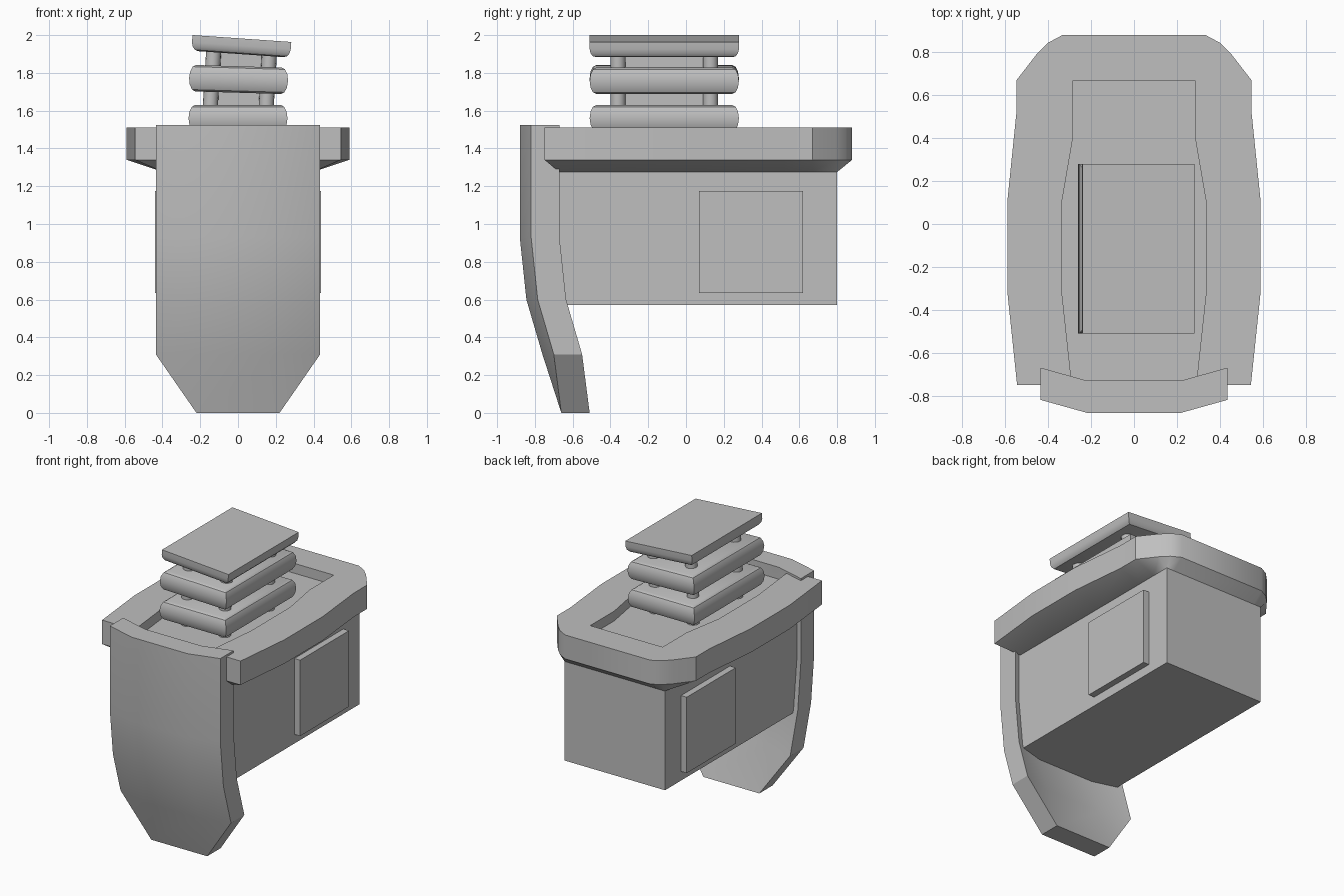
import bpy
import bmesh
from math import radians, sin, cos, pi
from mathutils import Vector

cube = bpy.data.objects.get("Cube")
if cube:
    bpy.data.objects.remove(cube, do_unlink=True)

grey = bpy.data.materials.new("plain grey")
grey.use_nodes = True
colour = (0.52, 0.52, 0.52, 1)
grey.diffuse_color = colour
grey.node_tree.nodes["Principled BSDF"].inputs["Base Color"].default_value = colour


def loft(name, rings):
    """Join equal rings of points, bottom to top, and cap both ends."""
    bm = bmesh.new()
    loops = [[bm.verts.new(p) for p in ring] for ring in rings]
    n = len(loops[0])
    for low, high in zip(loops, loops[1:]):
        for i in range(n):
            j = (i + 1) % n
            bm.faces.new((low[i], low[j], high[j], high[i]))
    bm.faces.new(loops[0][::-1])
    bm.faces.new(loops[-1])
    bmesh.ops.remove_doubles(bm, verts=bm.verts, dist=0.0001)
    bmesh.ops.recalc_face_normals(bm, faces=bm.faces)
    mesh = bpy.data.meshes.new(name)
    bm.to_mesh(mesh)
    bm.free()
    mesh.materials.append(grey)
    obj = bpy.data.objects.new(name, mesh)
    bpy.context.collection.objects.link(obj)
    return obj


def rect(x0, x1, y0, y1, z):
    return [(x0, y0, z), (x1, y0, z), (x1, y1, z), (x0, y1, z)]


def box(name, x0, x1, y0, y1, z0, z1):
    return loft(name, [rect(x0, x1, y0, y1, z0), rect(x0, x1, y0, y1, z1)])


def mirrored(half):
    """Complete a right-hand outline with its mirror image."""
    return half + [(-x, y) for x, y in reversed(half)]


def at_height(outline, z):
    return [(x, y, z) for x, y in outline]


def smooth(obj):
    bpy.ops.object.select_all(action='DESELECT')
    obj.select_set(True)
    bpy.context.view_layer.objects.active = obj
    bpy.ops.object.shade_smooth_by_angle(angle=radians(30))


# Main body and side panels
BODY_X, BODY_BACK = 0.395, 0.8
box("body", -BODY_X, BODY_X, -0.72, BODY_BACK, 0.57, 1.285)
for side, word in ((1, "left"), (-1, "right")):
    inner, outer = sorted((side * 0.38, side * 0.44))
    box(word + "_side_panel", inner, outer, 0.07, 0.62, 0.635, 1.175)

# Curved front shield, bent across its width and tapering at the foot
rows = [(0, -0.66, 0.22, 0), (0.31, -0.76, 0.435, 0.06), (0.6, -0.845, 0.435, 0.06),
        (0.93, -0.88, 0.435, 0.06), (1.525, -0.88, 0.435, 0.06)]
rings = []
for z, y, w, bend in rows:
    front = [(-w, y + bend), (-0.22, y), (0.22, y), (w, y + bend)]
    back = [(x, v + 0.15) for x, v in reversed(front)]
    rings.append(at_height(front + back, z))
smooth(loft("front_shield", rings))

# Flared top tray
outline = mirrored([(0.545, -0.75), (0.59, -0.32), (0.59, 0.11), (0.548, 0.52),
                    (0.548, 0.67), (0.455, 0.79), (0.4, 0.845), (0.335, 0.88)])
neck = [(max(-BODY_X, min(BODY_X, x)), max(-0.67, min(BODY_BACK, y))) for x, y in outline]
tray = loft("top_tray", [at_height(neck, 1.275), at_height(outline, 1.34),
                         at_height(outline, 1.51)])

# Shallow recess in the tray
recess = mirrored([(0.295, -0.74), (0.295, -0.7), (0.335, -0.33), (0.335, 0.11),
                   (0.285, 0.4), (0.285, 0.67)])
cutter = loft("recess_cutter", [at_height(recess, 1.44), at_height(recess, 1.6)])
cutter.hide_render = True
cut = tray.modifiers.new("recess", 'BOOLEAN')
cut.operation = 'DIFFERENCE'
cut.solver = 'EXACT'
cut.object = cutter
bpy.ops.object.select_all(action='DESELECT')
bpy.context.view_layer.objects.active = tray
tray.select_set(True)
bpy.ops.object.modifier_apply(modifier=cut.name)
bpy.data.objects.remove(cutter, do_unlink=True)
smooth(tray)

# Stack of rounded plates, tilting more towards the top
MID_Y = -0.115
half_round = [(0.035 * (1 - cos(a)), 0.07 * sin(a))
              for a in [radians(d) for d in (-90, -60, -30, 0, 30, 60, 90)]]
flat_top = [(0.035 * (1 - cos(a)), 0.045 * sin(a))
            for a in [radians(d) for d in (-90, -60, -30, 0)]] + [(0, 0.038)]


def plate(name, profile, x, z, tilt):
    obj = loft(name, [rect(i - 0.262, 0.262 - i, i - 0.395, 0.395 - i, h)
                      for i, h in profile])
    obj.location = (x, MID_Y, z)
    obj.rotation_euler.y = radians(tilt)
    smooth(obj)


plate("lower_plate", half_round, 0, 1.56, 0)
plate("middle_plate", half_round, 0.003, 1.765, 1.7)
plate("upper_plate", flat_top, 0.018, 1.944, 4)

# Corner posts and core that carry the plates
SIDES = 16
for sx, xw in ((1, "left"), (-1, "right")):
    for sy, yw in ((1, "back"), (-1, "front")):
        stack = []
        for z, lean in ((1.42, 0), (1.65, 0.003), (1.93, 0.02)):
            centre = Vector((sx * 0.148 + lean, MID_Y + sy * 0.245, z))
            stack.append([centre + Vector((0.04 * cos(a), 0.04 * sin(a), 0))
                          for a in [2 * pi * k / SIDES for k in range(SIDES)]])
        smooth(loft(yw + "_" + xw + "_post", stack))
box("plate_core", -0.125, 0.14, MID_Y - 0.22, MID_Y + 0.22, 1.42, 1.925)
